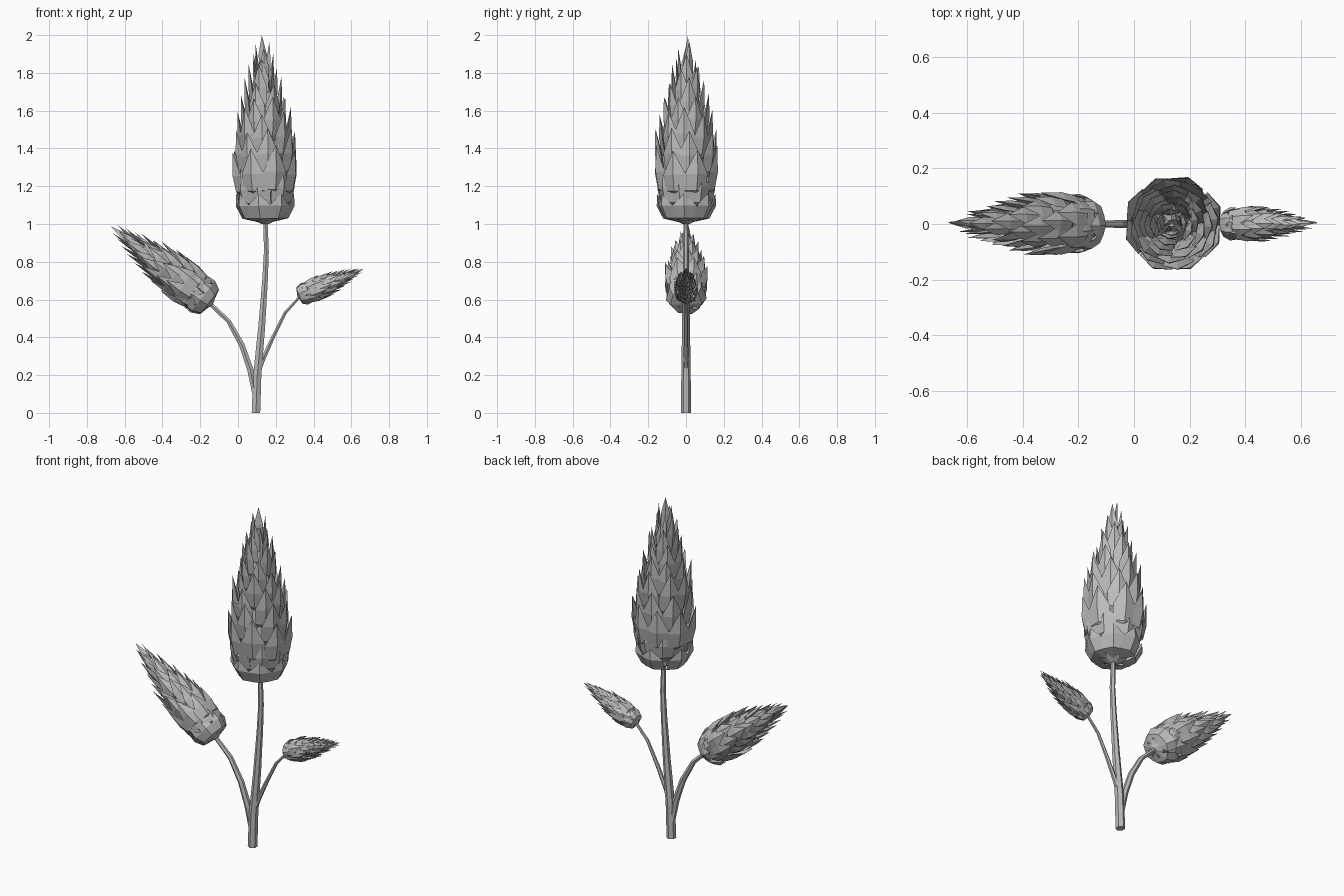
import bpy, bmesh, math, random
from mathutils import Vector

cube = bpy.data.objects.get("Cube")
if cube:
    bpy.data.objects.remove(cube, do_unlink=True)

random.seed(4)
grey = bpy.data.materials.new("plain grey")
grey.use_nodes = True
colour = (0.5, 0.5, 0.5, 1)
grey.diffuse_color = colour
grey.node_tree.nodes["Principled BSDF"].inputs["Base Color"].default_value = colour


def stem(name, points):
    """Faceted tapering tube through (x, z, radius) points."""
    curve = bpy.data.curves.new(name, "CURVE")
    curve.dimensions = "3D"
    curve.bevel_depth = 1
    curve.bevel_resolution = 1
    curve.use_fill_caps = True
    spline = curve.splines.new("POLY")
    spline.use_smooth = False
    spline.points.add(len(points) - 1)
    for p, (x, z, r) in zip(spline.points, points):
        p.co = (x, 0, z, 1)
        p.radius = r
    obj = bpy.data.objects.new(name, curve)
    bpy.context.collection.objects.link(obj)
    bpy.ops.object.select_all(action="DESELECT")
    obj.select_set(True)
    bpy.context.view_layer.objects.active = obj
    bpy.ops.object.convert(target="MESH")
    obj = bpy.context.object
    obj.data.materials.clear()
    obj.data.materials.append(grey)


def add_scale(bm, angle, root, belly, shoulder, tip, width):
    """Keeled pointed scale; root, belly, shoulder and tip are (radius, height)."""
    out = Vector((math.cos(angle), math.sin(angle), 0))
    side = Vector((-out.y, out.x, 0))

    def at(p, across=0, lift=0):
        return bm.verts.new(out * (p[0] + lift) + side * across + Vector((0, 0, p[1])))

    def ring(p, w):
        return [at(p, -w, -w * 0.25), at(p, 0, w * 0.15),
                at(p, w, -w * 0.25), at(p, 0, -w * 0.5)]

    low, high = ring(belly, width * 0.45), ring(shoulder, width * 0.5)
    start, end = at(root), at(tip)
    for i in range(4):
        j = (i + 1) % 4
        bm.faces.new((start, low[j], low[i]))
        bm.faces.new((low[i], low[j], high[j], high[i]))
        bm.faces.new((high[i], high[j], end))


# Shared flower head: unit height, rings of overlapping scales
# (count, root height, tip height, tip radius, width)
rings = [(7, 0.01, 0.16, 0.160, 0.13), (8, 0.03, 0.29, 0.158, 0.13),
         (8, 0.08, 0.40, 0.176, 0.13), (8, 0.18, 0.50, 0.160, 0.12),
         (8, 0.28, 0.60, 0.146, 0.11), (7, 0.38, 0.68, 0.123, 0.10),
         (6, 0.47, 0.76, 0.098, 0.09), (5, 0.55, 0.83, 0.076, 0.08),
         (4, 0.63, 0.89, 0.052, 0.07), (3, 0.70, 0.95, 0.040, 0.055),
         (1, 0.76, 1.00, 0.012, 0.05)]
bm = bmesh.new()
for k, (count, base, top, radius, width) in enumerate(rings):
    for i in range(count):
        angle = math.tau * (i + k * 0.5 + random.uniform(-0.13, 0.13)) / count + k * 0.2
        rise = random.uniform(-0.02, 0.02) if 0 < k < 10 else 0
        r = radius * random.uniform(0.95, 1.03)
        span = top + rise - base
        bulge = 0.74 if k == 0 else 0.86
        add_scale(bm, angle, (r * 0.25, base),
                  (r * bulge, base + span * (0.13 if k == 0 else 0.3)),
                  (r * 0.96, base + span * 0.58), (r, base + span), width)
# Solid core behind the scales
core = [(0.02, 0.0), (0.075, 0.03), (0.11, 0.2), (0.095, 0.4), (0.055, 0.65), (0.01, 0.88)]
loops = [[bm.verts.new((r * math.cos(a * math.tau / 8), r * math.sin(a * math.tau / 8), z))
          for a in range(8)] for r, z in core]
for a, b in zip(loops, loops[1:]):
    for i in range(8):
        j = (i + 1) % 8
        bm.faces.new((a[i], a[j], b[j], b[i]))
bm.faces.new(loops[0][::-1])
bm.faces.new(loops[-1])
bmesh.ops.recalc_face_normals(bm, faces=bm.faces)
head_mesh = bpy.data.meshes.new("flower_head")
bm.to_mesh(head_mesh)
bm.free()
head_mesh.materials.append(grey)


def head(name, start, end):
    """Place the shared head from its base point to its tip."""
    a, b = Vector((start[0], 0, start[1])), Vector((end[0], 0, end[1]))
    obj = bpy.data.objects.new(name, head_mesh)
    bpy.context.collection.objects.link(obj)
    obj.location = a
    lean = math.atan2(b.x - a.x, b.z - a.z)
    obj.rotation_euler = (0, lean, 0)
    obj.scale = [(b - a).length] * 3


head("main_flower_head", (0.145, 1.0), (0.132, 2.0))
head("right_flower_head", (-0.135, 0.575), (-0.67, 0.99))
head("left_flower_head", (0.315, 0.615), (0.665, 0.76))

stem("main_stem", [(0.095, 0, 0.026), (0.102, 0.2, 0.025), (0.125, 0.45, 0.021),
                   (0.143, 0.7, 0.017), (0.15, 0.85, 0.015), (0.145, 1.05, 0.012)])
stem("right_branch", [(0.09, 0.1, 0.016), (0.065, 0.23, 0.019), (0.02, 0.36, 0.017),
                      (-0.05, 0.485, 0.014), (-0.17, 0.6, 0.011)])
stem("left_branch", [(0.11, 0.22, 0.012), (0.135, 0.29, 0.013), (0.185, 0.4, 0.011),
                     (0.25, 0.53, 0.009), (0.345, 0.635, 0.007)])
